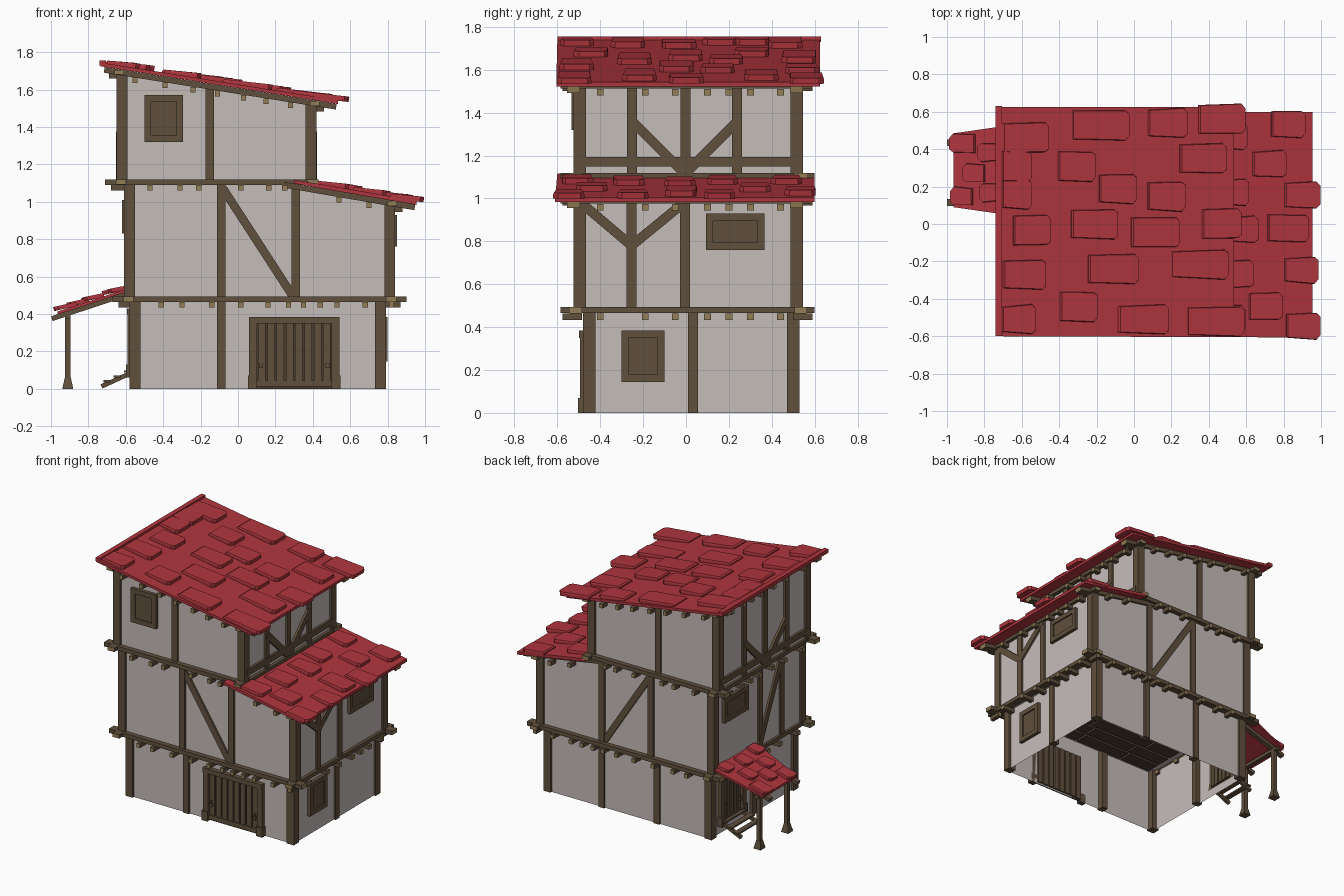
import bpy, bmesh, random
from mathutils import Vector

if "Cube" in bpy.data.objects:
    bpy.data.objects.remove(bpy.data.objects["Cube"])

random.seed(4)

def mat(name, r, g, b):
    m = bpy.data.materials.new(name)
    m.diffuse_color = (r, g, b, 1)
    m.use_nodes = True
    m.node_tree.nodes["Principled BSDF"].inputs["Base Color"].default_value = m.diffuse_color
    return m

WOOD = mat("brown wood", 0.118, 0.080, 0.047)
CUT = mat("cut wood end", 0.29, 0.21, 0.095)
PLASTER = mat("plaster", 0.56, 0.51, 0.49)
RED = mat("red roof", 0.43, 0.036, 0.048)
DARK = mat("dark wood", 0.07, 0.046, 0.028)


class Part:
    """Collects simple solids into one named mesh."""
    def __init__(self, name, *mats):
        self.name, self.mats, self.bm = name, mats, bmesh.new()

    def loft(self, a, b, cap=0, closed=True):
        va = [self.bm.verts.new(p) for p in a]
        vb = [self.bm.verts.new(p) for p in b]
        n = len(a)
        for i in range(n):
            j = (i + 1) % n
            self.bm.faces.new((va[i], va[j], vb[j], vb[i]))
        if closed:
            for loop in (va[::-1], vb):
                self.bm.faces.new(loop).material_index = cap

    def bar(self, p, q, w, h, cap=0):
        p, q = Vector(p), Vector(q)
        d = (q - p).normalized()
        up = Vector((0, 1, 0)) if abs(d.z) > 0.999 else Vector((0, 0, 1))
        s = up.cross(d).normalized()
        u = d.cross(s)
        ring = [s * i * w / 2 + u * j * h / 2 for i, j in ((-1, -1), (1, -1), (1, 1), (-1, 1))]
        self.loft([p + r for r in ring], [q + r for r in ring], cap)

    def box(self, x0, x1, y0, y1, z0, z1):
        r = ((x0, y0), (x1, y0), (x1, y1), (x0, y1))
        self.loft([(x, y, z0) for x, y in r], [(x, y, z1) for x, y in r])

    def plate(self, axis, plane, a0, a1, z0, z1, t):
        """Box lying on a wall; t is the signed thickness."""
        lo, hi = sorted((plane, plane + t))
        if axis == 'x':
            self.box(lo, hi, a0, a1, z0, z1)
        else:
            self.box(a0, a1, lo, hi, z0, z1)

    def done(self):
        bmesh.ops.recalc_face_normals(self.bm, faces=self.bm.faces)
        me = bpy.data.meshes.new(self.name)
        self.bm.to_mesh(me)
        self.bm.free()
        for m in self.mats:
            me.materials.append(m)
        bpy.context.collection.objects.link(bpy.data.objects.new(self.name, me))


def top_z(x):      # centre line of upper roof beam
    return 1.705 - 0.159 * (x + 0.715)

def low_z(x):      # centre line of lower roof beam
    return 1.09 - 0.173 * (x - 0.25)

def porch_z(x):    # centre line of porch roof beam
    return 0.505 + 0.33 * (x + 0.6)

# Plaster walls
p = Part("ground_walls", PLASTER)
ring = ((-0.56, -0.465), (0.775, -0.465), (0.775, 0.515), (-0.56, 0.515))
p.loft([(x, y, 0) for x, y in ring], [(x, y, 0.47) for x, y in ring], closed=False)
p.done()
for name, prof in (
        ("middle_walls", ((-0.595, 0.475), (0.825, 0.475), (0.825, low_z(0.825)), (0.3, low_z(0.3)), (0.28, 1.1), (-0.595, 1.1))),
        ("top_walls", ((-0.635, 1.09), (0.405, 1.09), (0.405, top_z(0.405)), (-0.635, top_z(-0.635))))):
    p = Part(name, PLASTER)
    p.loft([(x, -0.51, z) for x, z in prof], [(x, 0.53, z) for x, z in prof])
    p.done()

# Corner posts and wall posts: (corner xs), (corner ys), (front/back xs), (side ys), z0, top
p = Part("timber_posts", WOOD)
def posts(xs, ys, front, back, side, z0, top):
    for x in xs:
        for y in ys:
            p.bar((x, y, z0), (x, y, top(x)), 0.058, 0.058)
        for y in side:
            p.bar((x, y, z0), (x, y, top(x)), 0.055, 0.046)
    for y, row in zip(ys, (front, back)):
        for x in row:
            p.bar((x, y, z0), (x, y, top(x)), 0.046, 0.055)
posts((-0.551, 0.761), (-0.451, 0.501), (-0.09,), (-0.13, 0.32), (0.032,), 0, lambda x: 0.47)
posts((-0.581, 0.811), (-0.496, 0.516), (-0.09, 0.308), (-0.09, 0.308), (-0.254, -0.004), 0.48,
      lambda x: min(1.1, low_z(x)))
posts((-0.621, 0.391), (-0.496, 0.516), (-0.15,), (-0.15,), (-0.252, -0.002, 0.238), 1.1, top_z)
p.done()

# Diagonal braces and rails
p = Part("timber_braces", WOOD)
for y in (-0.508, 0.528):
    p.bar((-0.08, y, 1.07), (0.29, y, 0.5), 0.03, 0.045)
for a, b in (((-0.254, 0.78), (-0.49, 0.98)), ((-0.254, 0.78), (-0.01, 0.98))):
    p.bar((0.825, *a), (0.825, *b), 0.03, 0.045)
p.bar((-0.595, 0.0, 0.52), (-0.595, -0.25, 1.06), 0.03, 0.045)
for x in (-0.637, 0.407):
    p.bar((x, -0.5, 1.172), (x, 0.52, 1.172), 0.03, 0.045)
    p.bar((x, -0.25, 1.36), (x, -0.01, 1.12), 0.03, 0.045)
    p.bar((x, 0.24, 1.36), (x, 0.0, 1.12), 0.03, 0.045)
p.done()

# Horizontal floor beams and sloping roof beams, with pale cut ends
p = Part("floor_beams", WOOD, CUT)
for z, x0, x1, xs in ((0.478, -0.67, 0.9, (-0.585, 0.82)), (1.104, -0.71, 0.43, (-0.625, 0.4))):
    for y in (-0.515, 0.535):
        p.bar((x0, y, z), (x1, y, z), 0.06, 0.03, 1)
    for x in xs:
        p.bar((x, -0.585, z + 0.001), (x, 0.6, z + 0.001), 0.055, 0.028, 1)
p.done()
p = Part("roof_beams", WOOD, CUT)
for f, x0, x1, eaves in ((top_z, -0.715, 0.525, (-0.635, 0.41)), (low_z, 0.25, 0.945, (0.825,))):
    for y in (-0.525, 0.515):
        p.bar((x0, y, f(x0)), (x1, y, f(x1)), 0.06, 0.03, 1)
    for x in eaves:
        p.bar((x, -0.585, f(x)), (x, 0.59, f(x)), 0.05, 0.026, 1)
p.done()

# Small joist ends under the beams
p = Part("joist_ends", WOOD, CUT)
def joists(xs, z, y_front=-0.575, y_back=0.59):
    for x in xs:
        for y, d in ((y_front, 0.09), (y_back, -0.09)):
            p.bar((x, y, z(x)), (x, y + d, z(x)), 0.028, 0.03, 1)
def side_joists(x, d, z):
    for y in (-0.4, -0.19, -0.05, 0.1, 0.2, 0.3, 0.44):
        p.bar((x, y, z), (x + d, y, z), 0.032, 0.03, 1)
joists((-0.41, -0.3, -0.14, 0.015, 0.16, 0.27, 0.35, 0.44, 0.53, 0.68, 0.82), lambda x: 0.449)
joists((-0.47, -0.31, -0.21, 0.015, 0.165, 0.25), lambda x: 1.074)
joists((-0.55, -0.39, -0.24, -0.11, 0.03, 0.15, 0.28), lambda x: top_z(x) - 0.03)
joists((0.54, 0.7), lambda x: low_z(x) - 0.03)
for x, d, z in ((0.87, -0.1, 0.449), (-0.64, 0.1, 0.449), (-0.68, 0.1, 1.074),
                (0.46, -0.1, top_z(0.44) - 0.025), (-0.69, 0.1, top_z(-0.67) - 0.025),
                (0.88, -0.1, low_z(0.86) - 0.025)):
    side_joists(x, d, z)
p.done()

# Boards of the ground floor ceiling
p = Part("ceiling_boards", DARK)
for i in range(8):
    y = -0.43 + i * 0.118
    cuts = [-0.5, -0.18 + random.uniform(-.1, .1), 0.25 + random.uniform(-.1, .1), 0.71]
    for a, b in zip(cuts, cuts[1:]):
        p.box(a + 0.008, b - 0.008, y, y + 0.098, 0.45, 0.474)
p.done()

# Windows: frame of four boards around a recessed shutter
def window(name, axis, plane, a0, a1, z0, z1, s):
    w = Part(name, WOOD)
    f = 0.034
    w.plate(axis, plane, a0 + f, a1 - f, z0 + f, z1 - f, 0.016 * s)
    w.plate(axis, plane, a0, a0 + f, z0, z1, 0.026 * s)
    w.plate(axis, plane, a1 - f, a1, z0, z1, 0.026 * s)
    w.plate(axis, plane, a0 + f, a1 - f, z0, z0 + f, 0.026 * s)
    w.plate(axis, plane, a0 + f, a1 - f, z1 - f, z1, 0.026 * s)
    w.done()
window("front_window", 'y', -0.508, -0.5, -0.295, 1.32, 1.57, -1)
window("right_upper_window", 'x', 0.823, 0.093, 0.367, 0.76, 0.93, 1)
window("right_lower_window", 'x', 0.773, -0.30, -0.10, 0.145, 0.385, 1)
window("left_window", 'x', -0.593, 0.15, 0.43, 0.83, 1.01, -1)

# Plank doors with frame, kick board and handles
def door(name, axis, plane, a0, a1, z0, z1, s, n):
    d = Part(name, WOOD, DARK)
    for a, e in ((a0, -0.006), (a1 - 0.042, 0.006)):
        d.plate(axis, plane, a, a + 0.042, z0, z1, 0.03 * s)
        d.plate(axis, plane, a + min(e, 0), a + 0.042 + max(e, 0), z0, z0 + 0.07, 0.038 * s)
    d.plate(axis, plane, a0, a1, z1 - 0.035, z1, 0.034 * s)
    i0, i1 = a0 + 0.042, a1 - 0.042
    step = (i1 - i0) / n
    for i in range(n):
        a = i0 + i * step
        d.plate(axis, plane - 0.012 * s, a + 0.005, a + step - 0.005, z0 + 0.012, z1 - 0.03, 0.028 * s)
    d.plate(axis, plane, i0, i1, z0 + 0.012, z0 + 0.045, 0.024 * s)
    for a in (i0 + 0.02, i1 - 0.02):
        d.plate(axis, plane, a - 0.011, a + 0.011, z0 + 0.11, z0 + 0.135, 0.03 * s)
        d.plate(axis, plane, a - 0.005, a + 0.005, z0 + 0.135, z0 + 0.155, 0.024 * s)
    d.done()
    b = Part(name + "_backing", DARK)
    b.plate(axis, plane, i0, i1, z0, z1 - 0.03, 0.006 * s)
    b.done()
door("front_door", 'y', -0.465, 0.06, 0.542, 0, 0.385, -1, 8)
door("side_door", 'x', -0.56, 0.14, 0.43, 0.06, 0.43, -1, 5)

# Roofs: thin sheet plus chamfered, slightly lifted shingles
def sheet(part, f, x0, x1, ya, yb, t=0.02, lift=0.026):
    def ring(x, ys):
        z = f(x) + lift
        return [(x, ys[0], z - t / 2), (x, ys[1], z - t / 2), (x, ys[1], z + t / 2), (x, ys[0], z + t / 2)]
    part.loft(ring(x0, ya), ring(x1, yb))

def shingle(part, f, x, y, length, width, sgn=1, t=0.022):
    D = Vector((sgn, 0, f(x + sgn) - f(x))).normalized()
    N = Vector((-D.z * sgn, 0, D.x * sgn))
    o = Vector((x, y, f(x) + 0.03))
    w, taper = width / 2, random.uniform(0.82, 1)
    skew = random.uniform(-0.006, 0.006)
    c = 0.02
    pts = ((-length, -w * taper), (-c, -w + skew), (0, -w + c), (0, w - c), (-c, w + skew), (-length, w * taper))
    def ring(h, k):
        return [o + D * (u * k) + Vector((0, v * k, 0)) + N * (h + 0.012 * (1 + u / length)) for u, v in pts]
    part.loft(ring(-0.006, 1), ring(t * 0.6, 1))
    part.loft(ring(t * 0.6, 1), ring(t, 0.96))

p = Part("upper_roof", RED)
sheet(p, top_z, -0.735, 0.535, (-0.6, 0.625), (-0.605, 0.625))
p.bar((-0.722, -0.6, top_z(-0.722) + 0.036), (-0.722, 0.63, top_z(-0.722) + 0.036), 0.035, 0.025)
for x, y, l in ((-.46, .46, .25), (-.03, .53, .3), (.28, .54, .21), (.59, .56, .25), (-.21, .31, .2),
                (.49, .35, .25), (.01, .19, .2), (.27, .15, .2), (-.45, -.035, .2), (-.09, 0, .25),
                (.24, -.045, .26), (.57, 0, .21), (-.475, -.27, .23), (.02, -.24, .27), (.5, -.215, .3),
                (-.2, -.44, .2), (-.53, -.51, .18), (.18, -.51, .27), (.585, -.52, .3), (-.55, .31, .16),
                (-.55, .16, .16)):
    shingle(p, top_z, x, y, l, 0.16)
p.done()
p = Part("lower_roof", RED)
sheet(p, low_z, 0.3, 0.955, (-0.6, -0.5), (-0.61, 0.6))
sheet(p, low_z, 0.4, 0.955, (-0.6, 0.6), (-0.61, 0.6), 0.022)
for x, y, l in ((.91, .535, .18), (.81, .32, .18), (.99, .155, .19), (.93, -.02, .22), (.98, -.245, .18),
                (.79, -.44, .18), (.99, -.545, .18), (.61, .17, .18), (.66, -.03, .2), (.635, -.27, .19),
                (.59, -.51, .18), (.6, .47, .17)):
    shingle(p, low_z, x, y, l, 0.145)
p.done()
p = Part("porch_roof", RED)
sheet(p, porch_z, -0.965, -0.58, (0.09, 0.485), (0.035, 0.54), 0.016, 0.02)
for x, y, l in ((-.98, .43, .14), (-.975, .145, .12), (-.91, .27, .12), (-.83, .385, .12), (-.82, .17, .11),
                (-.72, .28, .11), (-.69, .46, .1), (-.69, .11, .1)):
    shingle(p, porch_z, x, y, l, 0.1, -1, 0.016)
p.done()

# Porch frame with flared feet
p = Part("porch_frame", WOOD, CUT)
for y in (0.125, 0.445):
    p.bar((-0.91, y, 0), (-0.91, y, 0.385), 0.03, 0.03)
    for a, b, z0, z1 in ((0.029, 0.026, 0, 0.015), (0.026, 0.016, 0.015, 0.06)):
        sq = ((-1, -1), (1, -1), (1, 1), (-1, 1))
        p.loft([(-0.91 + i * a, y + j * a, z0) for i, j in sq], [(-0.91 + i * b, y + j * b, z1) for i, j in sq])
    p.bar((-0.995, y - 0.01, porch_z(-0.995)), (-0.58, y - 0.01, porch_z(-0.58)), 0.035, 0.026)
p.bar((-0.91, 0.09, 0.388), (-0.91, 0.48, 0.388), 0.03, 0.025)
p.done()

# Side steps
p = Part("side_steps", WOOD)
for y in (0.17, 0.4):
    p.bar((-0.73, y, 0.012), (-0.565, y, 0.088), 0.022, 0.024)
for i in range(3):
    x, z = -0.7 + i * 0.055, 0.034 + i * 0.026
    p.box(x - 0.02, x + 0.02, 0.15, 0.42, z, z + 0.012)
p.done()
